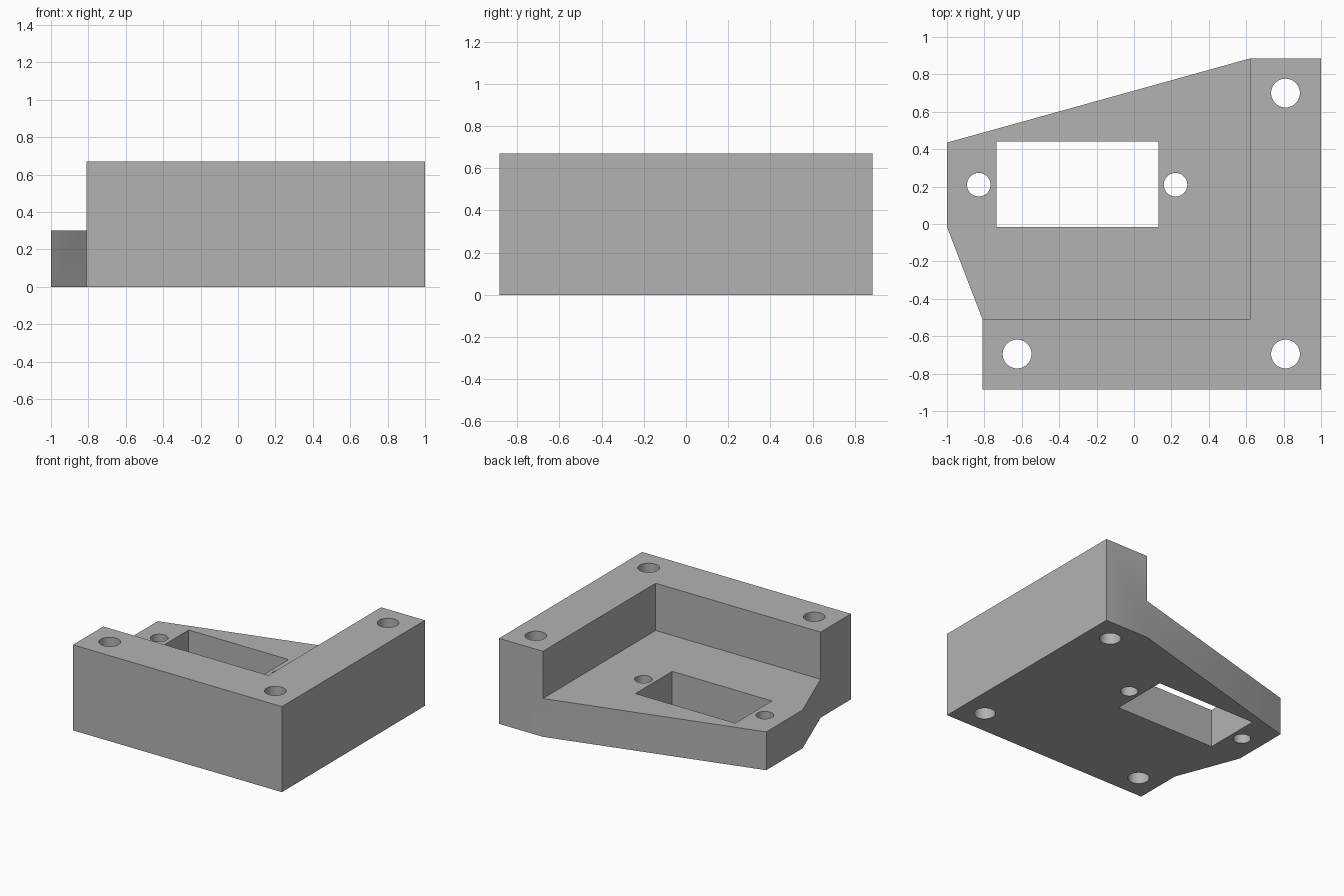
import bpy
import bmesh
import math

if "Cube" in bpy.data.objects:
    bpy.data.objects.remove(bpy.data.objects["Cube"])

HEIGHT = 0.67
FLOOR = 0.30

grey = bpy.data.materials.new("mid grey")
grey.use_nodes = True
colour = (0.45, 0.45, 0.45, 1)
grey.diffuse_color = colour
grey.node_tree.nodes["Principled BSDF"].inputs["Base Color"].default_value = colour


def prism(name, outline, bottom, top):
    """Extrude a counter-clockwise outline from bottom to top."""
    bm = bmesh.new()
    face = bm.faces.new([bm.verts.new((x, y, bottom)) for x, y in outline])
    walls = bmesh.ops.extrude_face_region(bm, geom=[face])["geom"]
    raised = [v for v in walls if isinstance(v, bmesh.types.BMVert)]
    bmesh.ops.translate(bm, verts=raised, vec=(0, 0, top - bottom))
    bmesh.ops.recalc_face_normals(bm, faces=bm.faces)
    mesh = bpy.data.meshes.new(name)
    bm.to_mesh(mesh)
    bm.free()
    obj = bpy.data.objects.new(name, mesh)
    bpy.context.collection.objects.link(obj)
    mesh.materials.append(grey)
    return obj


def rectangle(x0, y0, x1, y1):
    return [(x0, y0), (x1, y0), (x1, y1), (x0, y1)]


def circle(x, y, radius, sides=48):
    turns = [math.tau * i / sides for i in range(sides)]
    return [(x + radius * math.cos(a), y + radius * math.sin(a)) for a in turns]


def cut(body, cutter):
    """Subtract the cutter from the body and discard it."""
    cutter.hide_render = True
    mod = body.modifiers.new("cut", "BOOLEAN")
    mod.operation = "DIFFERENCE"
    mod.solver = "EXACT"
    mod.object = cutter
    bpy.context.view_layer.objects.active = body
    bpy.ops.object.modifier_apply(modifier=mod.name)
    bpy.data.objects.remove(cutter)


# Bracket block with slanted back and left flank
bracket = prism("mounting_bracket", [
    (-0.81, -0.885), (1, -0.885), (1, 0.885), (0.62, 0.885),
    (-1, 0.435), (-1, -0.015), (-0.81, -0.51)], 0, HEIGHT)

# Recess that leaves a thin floor and an L-shaped wall
cut(bracket, prism("recess", rectangle(-2, -0.51, 0.62, 2), FLOOR, 1))

# Rectangular window through the floor
cut(bracket, prism("window", rectangle(-0.735, -0.015, 0.13, 0.44), -1, 1))

# Bolt holes through the wall, screw holes beside the window
for x, y in [(0.81, 0.70), (0.81, -0.695), (-0.625, -0.695)]:
    cut(bracket, prism("bolt_hole", circle(x, y, 0.077), -1, 1))
for x in (-0.83, 0.222):
    cut(bracket, prism("screw_hole", circle(x, 0.21, 0.063), -1, 1))

bpy.ops.object.select_all(action="DESELECT")
bracket.select_set(True)
bpy.context.view_layer.objects.active = bracket
bpy.ops.object.shade_smooth_by_angle(angle=math.radians(30))
